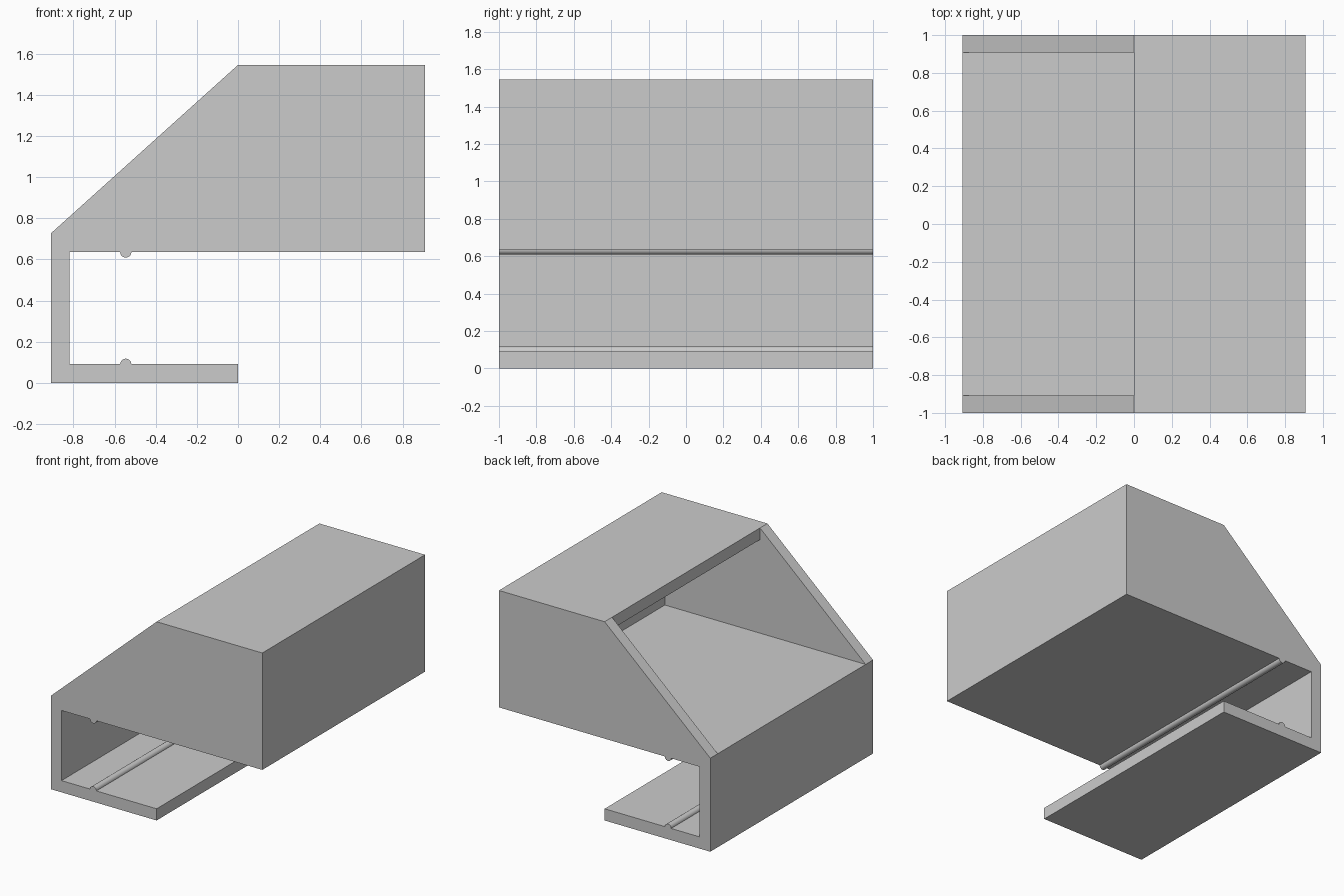
import bpy, bmesh, math

if "Cube" in bpy.data.objects:
    bpy.data.objects.remove(bpy.data.objects["Cube"])

U = 1 / 11          # wall thickness
W, H = 10 * U, 17 * U
RIDGE_X, RIDGE_R = -6 * U, 0.3 * U

grey = bpy.data.materials.new("plain grey")
grey.use_nodes = True
grey.diffuse_color = (0.6, 0.6, 0.6, 1)
grey.node_tree.nodes["Principled BSDF"].inputs["Base Color"].default_value = (0.6, 0.6, 0.6, 1)


def extrude_profile(name, points, half_depth):
    """Extrude an x-z outline along y, centred on y = 0."""
    bm = bmesh.new()
    face = bm.faces.new([bm.verts.new((x, -half_depth, z)) for x, z in points])
    new = bmesh.ops.extrude_face_region(bm, geom=[face])["geom"]
    verts = [v for v in new if isinstance(v, bmesh.types.BMVert)]
    bmesh.ops.translate(bm, verts=verts, vec=(0, 2 * half_depth, 0))
    bmesh.ops.recalc_face_normals(bm, faces=bm.faces)
    mesh = bpy.data.meshes.new(name)
    bm.to_mesh(mesh)
    bm.free()
    mesh.materials.append(grey)
    obj = bpy.data.objects.new(name, mesh)
    bpy.context.collection.objects.link(obj)
    return obj


def ridge(z, start, end, steps=12):
    """Half-round grip bump between two angles."""
    angles = [start + (end - start) * i / steps for i in range(steps + 1)]
    return [(RIDGE_X + RIDGE_R * math.cos(a), z + RIDGE_R * math.sin(a)) for a in angles]


# Clip and bin outline, with a grip ridge on each jaw
outline = [(-W, 0), (0, 0), (0, U)]
outline += ridge(U, 0, math.pi)
outline += [(-W + U, U), (-W + U, 7 * U)]
outline += ridge(7 * U, math.pi, 2 * math.pi)
outline += [(W, 7 * U), (W, H), (0, H), (-W, 8 * U)]
bin_body = extrude_profile("clip_on_bin", outline, 1)

# Hollow inside, open through the sloped side
hollow = [(-W - U, 8 * U), (W - U, 8 * U), (W - U, H - U),
          (0, H - U), (0, H + U), (-W - U, H + U)]
cutter = extrude_profile("hollow_cutter", hollow, 1 - U)
cutter.hide_render = True

cut = bin_body.modifiers.new("hollow", "BOOLEAN")
cut.operation = "DIFFERENCE"
cut.solver = "EXACT"
cut.object = cutter
bpy.context.view_layer.objects.active = bin_body
bin_body.select_set(True)
bpy.ops.object.modifier_apply(modifier=cut.name)
bpy.data.objects.remove(cutter)

# Round ridges smooth, walls crisp
bpy.ops.object.shade_smooth_by_angle(angle=math.radians(30))
